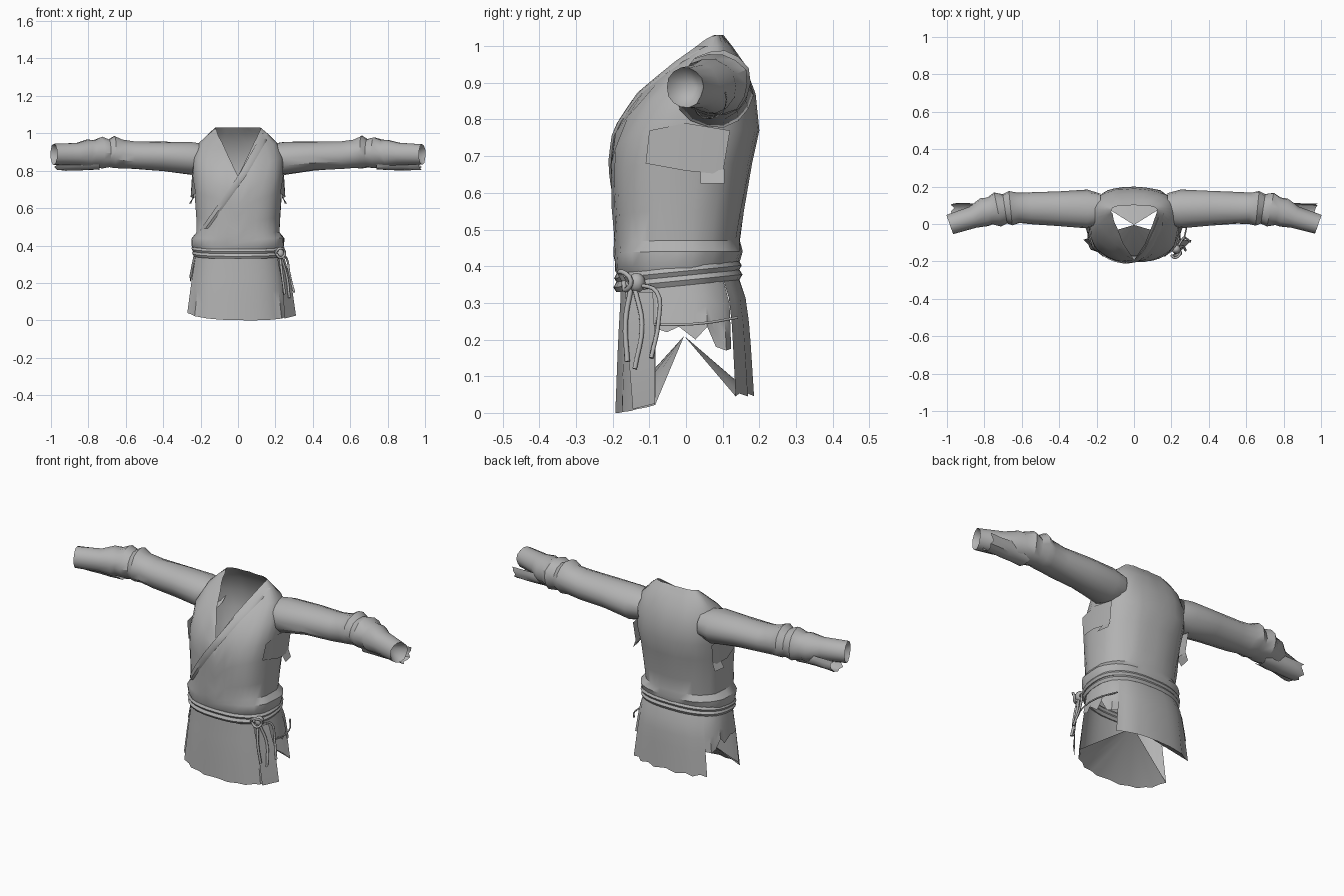
import bpy, math, random
from mathutils import Vector

random.seed(4)
if "Cube" in bpy.data.objects:
    bpy.data.objects.remove(bpy.data.objects["Cube"])

cloth = bpy.data.materials.new("grey cloth")
cloth.use_nodes = True
cloth.diffuse_color = (0.45, 0.45, 0.45, 1)
bsdf = cloth.node_tree.nodes["Principled BSDF"]
bsdf.inputs["Base Color"].default_value = cloth.diffuse_color
bsdf.inputs["Roughness"].default_value = 0.8
parts = []


def add(name, verts, faces):
    mesh = bpy.data.meshes.new(name)
    mesh.from_pydata([tuple(v) for v in verts], [], faces)
    mesh.materials.append(cloth)
    obj = bpy.data.objects.new(name, mesh)
    bpy.context.collection.objects.link(obj)
    parts.append(obj)
    return obj


def grid(name, rows, closed=False, apex=None):
    """Skin a list of equal rows; optionally fan the last row to a point."""
    n = len(rows[0])
    verts = [v for row in rows for v in row]
    span = n if closed else n - 1
    faces = [(r * n + i, r * n + (i + 1) % n, (r + 1) * n + (i + 1) % n, (r + 1) * n + i)
             for r in range(len(rows) - 1) for i in range(span)]
    if apex:
        base = (len(rows) - 1) * n
        faces += [(base + i, base + (i + 1) % n, len(verts)) for i in range(span)]
        verts.append(apex)
    return add(name, verts, faces)


def tube(name, points, radius):
    curve = bpy.data.curves.new(name, "CURVE")
    curve.dimensions = "3D"
    curve.bevel_depth = radius
    curve.bevel_resolution = 1
    curve.resolution_u = 4
    curve.use_fill_caps = True
    spline = curve.splines.new("BEZIER")
    spline.bezier_points.add(len(points) - 1)
    for bp, co in zip(spline.bezier_points, points):
        bp.co = co
        bp.handle_left_type = bp.handle_right_type = "AUTO"
    curve.materials.append(cloth)
    obj = bpy.data.objects.new(name, curve)
    bpy.context.collection.objects.link(obj)


def power(v, p=0.8):
    return math.copysign(abs(v) ** p, v)


def body(profile, angle, z, grow=0.0):
    """Point on a profile of (z, half width, front y, back y); angle 0 is front."""
    z = min(max(z, profile[0][0]), profile[-1][0])
    for a, b in zip(profile, profile[1:]):
        if z <= b[0]:
            break
    t = (z - a[0]) / (b[0] - a[0])
    w, f, k = (a[i] + (b[i] - a[i]) * t for i in (1, 2, 3))
    mid, half = (f + k) / 2, (k - f) / 2
    return Vector(((w + grow) * power(math.sin(angle)),
                   mid - (half + grow) * power(math.cos(angle)), z))


TORSO = [(0.37, 0.23, -0.185, 0.135), (0.40, 0.248, -0.195, 0.14), (0.44, 0.248, -0.198, 0.155),
         (0.47, 0.222, -0.195, 0.145), (0.55, 0.225, -0.2, 0.155), (0.68, 0.235, -0.205, 0.178),
         (0.77, 0.242, -0.193, 0.2), (0.87, 0.24, -0.13, 0.188), (0.95, 0.205, -0.04, 0.16),
         (1.0, 0.155, 0.02, 0.125), (1.03, 0.12, 0.055, 0.1)]
SKIRT = [(0.0, 0.285, -0.19, 0.185), (0.2, 0.26, -0.185, 0.175), (0.3, 0.245, -0.18, 0.168),
         (0.38, 0.23, -0.178, 0.14)]
NECK_Z, TOP_Z = 0.77, 1.03


def neck_top(angle):
    """Height where a column of the torso meets the V neckline."""
    if math.cos(angle) <= 0:
        return TOP_Z
    z = NECK_Z
    while z < TOP_Z and abs(body(TORSO, angle, z).x) > 0.125 * (z - NECK_Z) / 0.26:
        z += 0.002
    return min(z, TOP_Z)


# Torso, open at the neck and waist
levels = [p[0] for p in TORSO]
angles = [2 * math.pi * i / 36 for i in range(36)]
tops = [neck_top(a) for a in angles]
rows = []
for z in levels:
    t = (z - levels[0]) / (TOP_Z - levels[0])
    row = []
    for a, top in zip(angles, tops):
        h = levels[0] + (top - levels[0]) * t if top < TOP_Z else z
        row.append(body(TORSO, a, h, random.uniform(-0.003, 0.003)))
    rows.append(row)
grid("torso", rows, closed=True)


# Wrapped front edge running from the neck down to the right hip
def front_point(x, z, grow):
    low, high = -math.pi / 2, math.pi / 2
    for _ in range(30):
        mid = (low + high) / 2
        low, high = (mid, high) if body(TORSO, mid, z, grow).x < x else (low, mid)
    return body(TORSO, low, z, grow)


wrap = []
for i in range(15):
    t = i / 14
    x, z = 0.13 - 0.335 * t, 1.0 - 0.23 * t / 0.39 if t < 0.39 else 0.77 - 0.29 * (t - 0.39) / 0.61
    wrap.append([front_point(x, z, 0.002), front_point(x, z, 0.008),
                 front_point(x + 0.03, z + 0.01 * t, 0.008),
                 front_point(x + 0.045, z + 0.01 * t, 0.001)])
grid("wrap_edge", wrap)

# Belt: two rolled bands, a little lower at the front
for name, z0, r, w in (("belt_upper", 0.387, 0.014, 0.236), ("belt_lower", 0.362, 0.016, 0.23)):
    ring = [(z0, w, -0.182, 0.138), (z0 + 0.1, w, -0.182, 0.138)]
    rows = []
    for k in range(7):
        c = 2 * math.pi * k / 6
        row = [body(ring, a, z0, r * math.cos(c)) for a in angles]
        for p in row:
            p.z += r * math.sin(c) + 0.1 * p.y
        rows.append(row)
    grid(name, rows, closed=True)


# Skirt panels: long front and back, short ragged sides
def panel(name, start, end, count, hem, grow=0.0):
    rows = []
    cols = [math.radians(start + (end - start) * i / count) for i in range(count + 1)]
    for k in range(6):
        rows.append([body(SKIRT, a, 0.38 + (hem(i) - 0.38) * k / 5,
                          grow + 0.005 * (k / 5) * (-1) ** i) for i, a in enumerate(cols)])
    grid(name, rows)
    return rows[-1]


apex = (0, -0.005, 0.21)
front_hem = panel("skirt_front", -70, 70, 14, lambda i: 0.03 * abs(i / 7 - 1.15) ** 2)
back_hem = panel("skirt_back", 132, 228, 10, lambda i: 0.045 + 0.008 * (i % 2))
ragged = (0.23, 0.22, 0.235, 0.2, 0.235, 0.18, 0.17, 0.175)
panel("skirt_side_left", 70, 132, 7, lambda i: ragged[i])
panel("skirt_side_right", 290, 228, 7, lambda i: ragged[i])
grid("front_lining", [front_hem], apex=apex)
grid("back_lining", [back_hem], apex=apex)

# Loose flap, knot and cords on the left hip
grid("hip_flap", [[(0.21, -0.165, 0.33), (0.25, -0.09, 0.33)],
                  [(0.235, -0.16, 0.2), (0.285, -0.085, 0.2)],
                  [(0.25, -0.145, 0.01), (0.31, -0.085, 0.025)]])
bpy.ops.mesh.primitive_uv_sphere_add(segments=10, ring_count=6, radius=0.027,
                                     location=(0.225, -0.135, 0.355))
knot = bpy.context.object
knot.name = "belt_knot"
knot.scale = (0.9, 0.9, 1)
knot.data.materials.append(cloth)
parts.append(knot)
tube("knot_loop", [(0.2, -0.17, 0.36), (0.225, -0.18, 0.385), (0.25, -0.15, 0.36),
                   (0.23, -0.165, 0.335), (0.2, -0.17, 0.36)], 0.007)
tube("front_cord", [(0.225, -0.15, 0.34), (0.235, -0.165, 0.25), (0.25, -0.16, 0.14)], 0.007)
tube("middle_cord", [(0.23, -0.14, 0.34), (0.26, -0.12, 0.24), (0.275, -0.14, 0.12)], 0.007)
tube("rear_cord", [(0.23, -0.13, 0.35), (0.26, -0.08, 0.33), (0.275, -0.075, 0.25),
                   (0.3, -0.095, 0.15)], 0.006)
tube("side_cord", [(0.23, -0.15, 0.245), (0.272, -0.06, 0.24), (0.275, 0.05, 0.245),
                   (0.22, 0.14, 0.26)], 0.004)

# Sleeves: x, centre y, centre z, radius y, radius z, end tilt
SLEEVE = [(0.18, 0.08, 0.868, 0.085, 0.075, 0), (0.25, 0.078, 0.866, 0.103, 0.088, 0),
          (0.4, 0.083, 0.877, 0.092, 0.078, 0), (0.55, 0.085, 0.882, 0.086, 0.075, 0),
          (0.62, 0.085, 0.89, 0.082, 0.078, 0.1), (0.66, 0.085, 0.9, 0.092, 0.088, 0.1),
          (0.69, 0.08, 0.893, 0.078, 0.076, 0.15), (0.73, 0.08, 0.897, 0.09, 0.085, 0.2),
          (0.77, 0.07, 0.892, 0.073, 0.073, 0.2), (0.8, 0.062, 0.892, 0.076, 0.075, 0.3),
          (0.86, 0.035, 0.89, 0.056, 0.06, 0.35), (0.985, -0.003, 0.888, 0.05, 0.056, 0.35)]
for side, label in ((1, "left"), (-1, "right")):
    rows = []
    for x, yc, zc, ry, rz, tilt in SLEEVE:
        row = []
        for i in range(14):
            c = 2 * math.pi * i / 14
            wob = 1 + random.uniform(-0.04, 0.04)
            dy = ry * math.cos(c) * wob
            row.append((side * (x + tilt * dy), yc + dy, zc + rz * math.sin(c) * wob))
        rows.append(row)
    grid(label + "_sleeve", rows, closed=True, apex=(side * 0.9, 0.025, 0.885))

    # Torn cloth hanging behind the cuff
    rows = []
    for x in (0.74, 0.8, 0.86, 0.92, 0.975):
        row = []
        for i in range(9):
            c = math.radians(200 + 190 * i / 8)
            r = 0.047 + random.uniform(-0.004, 0.004)
            jag = random.uniform(-0.02, 0.01) if x > 0.9 else 0
            row.append((side * (x + jag), 0.065 + r * math.cos(c), 0.85 + r * math.sin(c)))
        rows.append(row)
    grid(label + "_torn_cuff", rows)

    # Loose cloth under the armpit
    grid(label + "_armpit_flap", [[(side * 0.24, -0.1, 0.77), (side * 0.245, 0.0, 0.79),
                                   (side * 0.24, 0.12, 0.77)],
                                  [(side * 0.225, -0.11, 0.68), (side * 0.253, 0.0, 0.66),
                                   (side * 0.235, 0.1, 0.65)]])
    grid(label + "_side_tab", [[(side * 0.235, 0.04, 0.665), (side * 0.235, 0.105, 0.665)],
                               [(side * 0.262, 0.04, 0.625), (side * 0.25, 0.105, 0.625)]])

# Shading
bpy.ops.object.select_all(action="DESELECT")
for obj in parts:
    obj.select_set(True)
bpy.context.view_layer.objects.active = parts[0]
bpy.ops.object.shade_smooth_by_angle(angle=math.radians(35))
